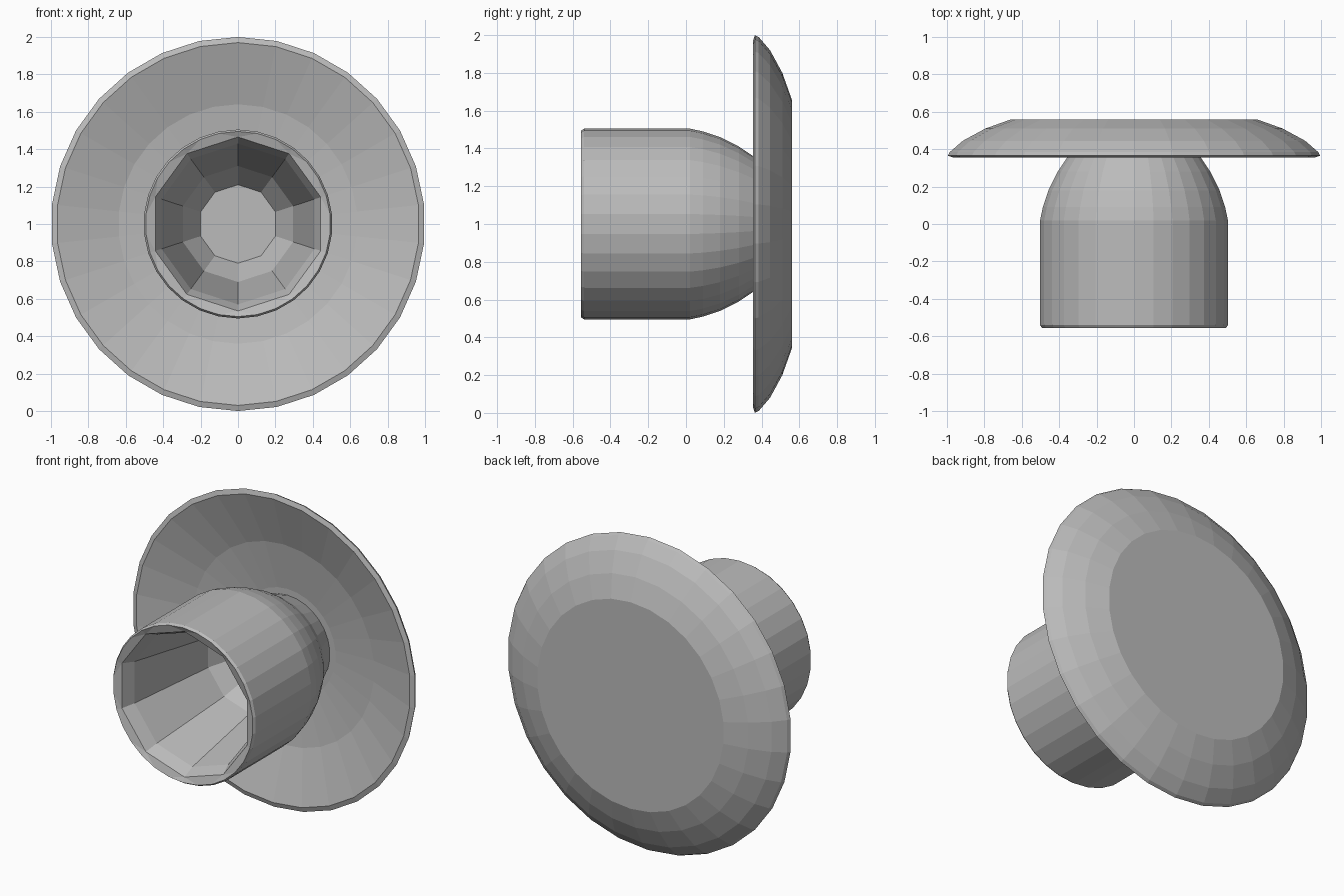
import bpy
import bmesh
from math import cos, sin, pi

cube = bpy.data.objects.get("Cube")
if cube:
    bpy.data.objects.remove(cube)

grey = bpy.data.materials.new("plain grey")
grey.use_nodes = True
colour = (0.5, 0.5, 0.5, 1)
grey.diffuse_color = colour
grey.node_tree.nodes["Principled BSDF"].inputs["Base Color"].default_value = colour

CENTRE_Z = 1.0


def add_ring(bm, radius, y, sides):
    """A ring of vertices around the y axis, with one at the top."""
    angles = [pi / 2 + 2 * pi * i / sides for i in range(sides)]
    return [bm.verts.new((radius * cos(a), y, CENTRE_Z + radius * sin(a))) for a in angles]


def bridge(bm, a, b):
    """Join two rings whose side counts are equal or whole multiples."""
    n, m = len(a), len(b)
    step = n // m
    for j in range(m):
        fan = [a[(j * step + k) % n] for k in range(step + 1)]
        half = step // 2
        p, q = b[j], b[(j + 1) % m]
        if step == 1:
            bm.faces.new((fan[0], fan[1], q, p))
            continue
        for k in range(step):
            bm.faces.new((fan[k], fan[k + 1], p if k < half else q))
        bm.faces.new((fan[half], q, p))


def turned_part(name, profile):
    """Spin (radius, y, sides) rows and cap both ends."""
    bm = bmesh.new()
    rings = [add_ring(bm, *row) for row in profile]
    for a, b in zip(rings, rings[1:]):
        bridge(bm, a, b)
    bm.faces.new(rings[0])
    bm.faces.new(rings[-1])
    bmesh.ops.recalc_face_normals(bm, faces=bm.faces[:])
    mesh = bpy.data.meshes.new(name)
    bm.to_mesh(mesh)
    bm.free()
    mesh.materials.append(grey)
    obj = bpy.data.objects.new(name, mesh)
    bpy.context.collection.objects.link(obj)
    return obj


# Shallow dish with a flat back and a hollowed front
turned_part("dish", [
    (0.66, 0.56, 30), (0.80, 0.51, 30), (0.92, 0.445, 30), (0.99, 0.385, 30),
    (1.00, 0.365, 30), (0.97, 0.355, 30),
    (0.64, 0.46, 30), (0.34, 0.50, 30),
])

# Hollow cup: rounded shoulder, straight wall, then the faceted tapering bore
turned_part("cup", [
    (0.30, 0.50, 30), (0.36, 0.355, 30), (0.41, 0.28, 30), (0.46, 0.18, 30),
    (0.49, 0.09, 30), (0.505, 0.02, 30), (0.505, -0.54, 30), (0.495, -0.555, 30),
    (0.465, -0.54, 10), (0.43, -0.46, 10), (0.31, 0.12, 10), (0.21, 0.27, 10),
])
